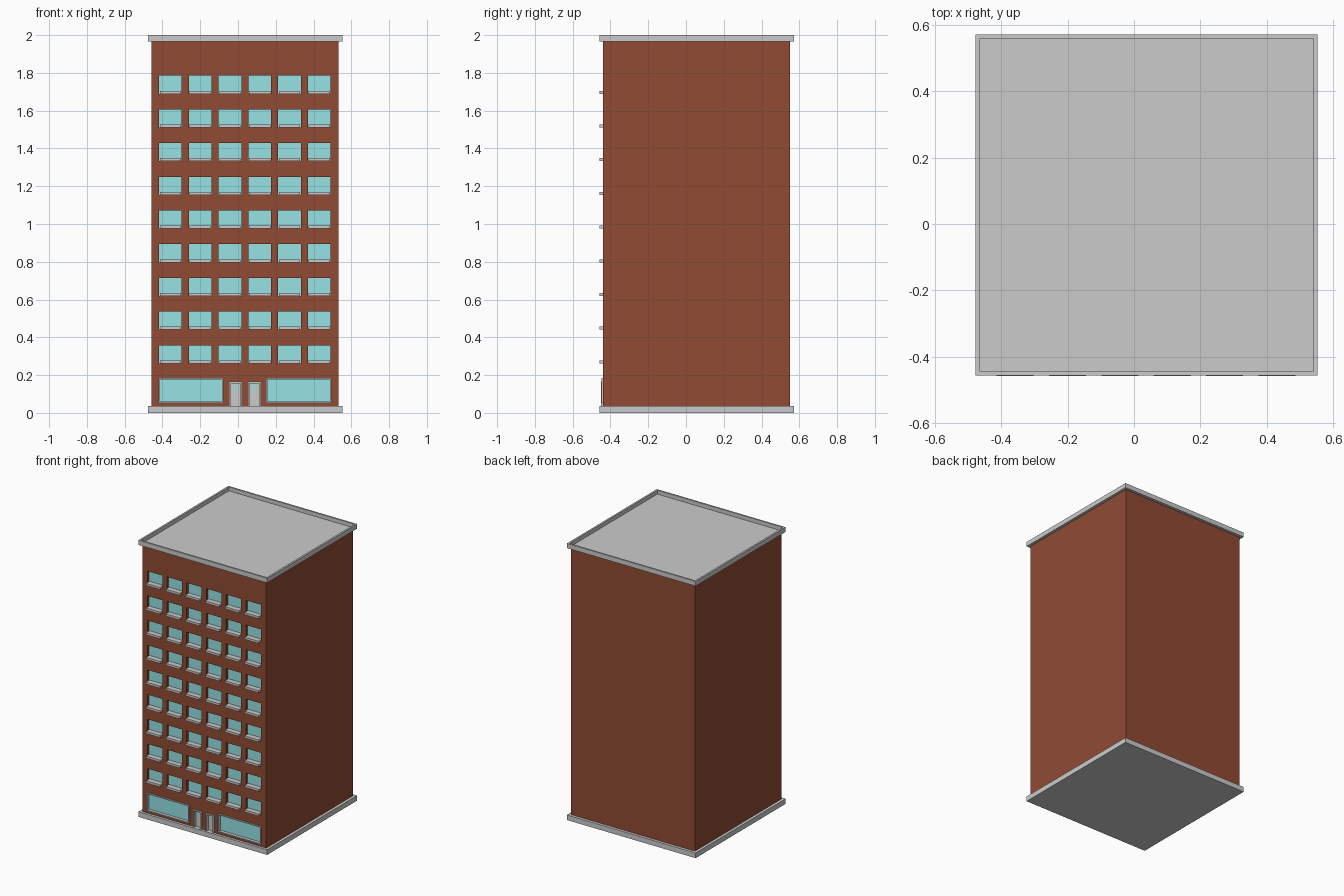
import bpy, bmesh
from mathutils import Vector

if "Cube" in bpy.data.objects:
    bpy.data.objects.remove(bpy.data.objects["Cube"])

# Overall limits
X0, X1, Y0, Y1 = -0.477, 0.553, -0.457, 0.571   # base and cornice
WALL = 0.018                                    # overhang beyond the brick
FRONT = Y0 + WALL                               # front wall plane
DEPTH = 0.022                                   # window recess
BACK = FRONT + DEPTH


def material(name, color):
    m = bpy.data.materials.new(name)
    m.diffuse_color = (*color, 1)
    m.use_nodes = True
    m.node_tree.nodes["Principled BSDF"].inputs["Base Color"].default_value = m.diffuse_color
    return m


def boxes(name, bounds, mat=None):
    """One object made of boxes given as (x0, x1, y0, y1, z0, z1)."""
    bm = bmesh.new()
    for x0, x1, y0, y1, z0, z1 in bounds:
        cube = bmesh.ops.create_cube(bm, size=1)
        for v in cube["verts"]:
            v.co = Vector((x0 + (v.co.x + 0.5) * (x1 - x0),
                           y0 + (v.co.y + 0.5) * (y1 - y0),
                           z0 + (v.co.z + 0.5) * (z1 - z0)))
    mesh = bpy.data.meshes.new(name)
    bm.to_mesh(mesh)
    bm.free()
    ob = bpy.data.objects.new(name, mesh)
    bpy.context.collection.objects.link(ob)
    if mat:
        mesh.materials.append(mat)
    return ob


def frame(x0, x1, z0, z1, t, front, bottom=True):
    """Bars around an opening."""
    bars = [(x0, x0 + t, front, BACK, z0, z1),
            (x1 - t, x1, front, BACK, z0, z1),
            (x0 + t, x1 - t, front, BACK, z1 - t, z1)]
    if bottom:
        bars.append((x0 + t, x1 - t, front, BACK, z0, z0 + t))
    return bars


brick = material("brick", (0.28, 0.07, 0.034))
glass = material("glass", (0.31, 0.76, 0.78))

# Opening layout: (x0, x1, z0, z1)
windows = [(-0.418 + 0.1577 * i, -0.298 + 0.1577 * i,
            0.262 + 0.1784 * j, 0.358 + 0.1784 * j)
           for j in range(9) for i in range(6)]
shops = [(-0.421, -0.077, 0.053, 0.186), (0.149, 0.496, 0.053, 0.186)]
doors = [(-0.047, 0.021, 0.037, 0.165), (0.053, 0.121, 0.037, 0.165)]

# Brick body with recessed openings
body = boxes("brick_walls", [(X0 + WALL + 0.002, X1 - WALL - 0.002, FRONT,
                              Y1 - WALL - 0.002, 0.03, 1.968)], brick)
cutter = boxes("opening_cutter", [(a, b, FRONT - 0.1, BACK, c, d)
                                  for a, b, c, d in windows + shops + doors], brick)
cutter.hide_render = True
cutter.hide_viewport = True
cut = body.modifiers.new("openings", "BOOLEAN")
cut.object = cutter
cut.solver = "EXACT"

# Base slab and roof cornice with a sunken deck
boxes("base_slab", [(X0, X1, Y0, Y1, 0, 0.037)])
roof = boxes("roof_cornice", [(X0, X1, Y0, Y1, 1.966, 2.0)])
bm = bmesh.new()
bm.from_mesh(roof.data)
top = max(bm.faces, key=lambda f: f.calc_center_median().z)
bmesh.ops.inset_region(bm, faces=[top], thickness=WALL)
deck = bmesh.ops.extrude_discrete_faces(bm, faces=[top])["faces"]
bmesh.ops.translate(bm, verts=deck[0].verts[:], vec=(0, 0, -0.028))
bm.to_mesh(roof.data)
bm.free()

# Glass panes and projecting sills
boxes("window_glass", [(a, b, BACK - 0.003, BACK + 0.002, c, d)
                       for a, b, c, d in windows], glass)
boxes("window_sills", [(a + 0.004, b - 0.004, Y0 - 0.001, BACK, c, c + 0.016)
                       for a, b, c, d in windows])

# Shop windows
boxes("shop_glass", [(a, b, BACK - 0.008, BACK, c, d) for a, b, c, d in shops], glass)
boxes("shop_frames", [bar for s in shops for bar in frame(*s, 0.008, FRONT - 0.008)])

# Entrance doors with frames and small panes
boxes("door_panels", [(a, b, BACK - 0.008, BACK, c, d) for a, b, c, d in doors])
boxes("door_frames", [bar for s in doors
                      for bar in frame(*s, 0.009, FRONT - 0.01, False)])
boxes("door_panes", [((a + b) / 2 - 0.012, (a + b) / 2 + 0.012,
                      BACK - 0.010, BACK, 0.118, 0.144) for a, b, c, d in doors], glass)
